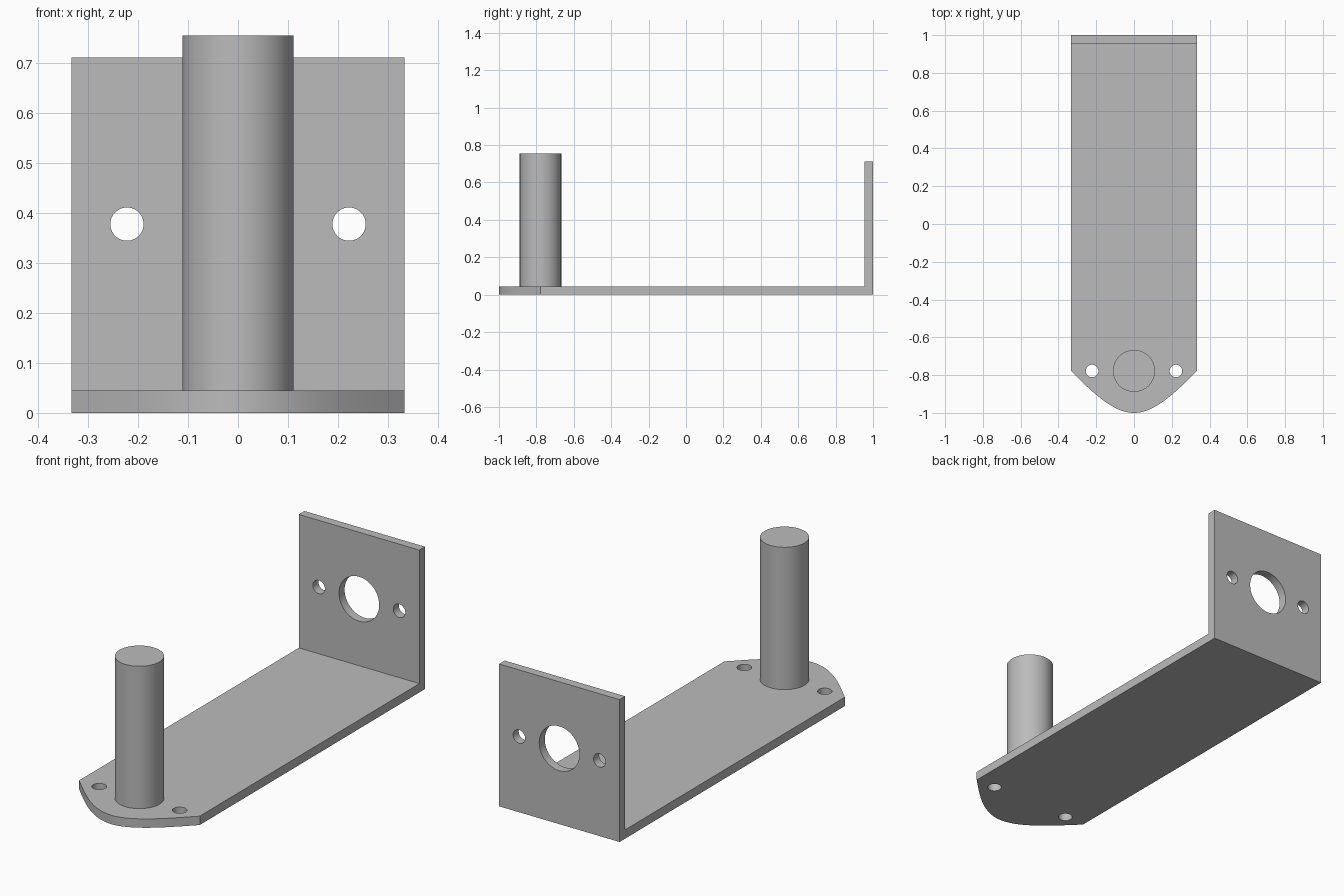
import bpy, bmesh, math
from mathutils import Matrix

if "Cube" in bpy.data.objects:
    bpy.data.objects.remove(bpy.data.objects["Cube"], do_unlink=True)

HALF_W, THICK, WALL_H = 1 / 3, 0.0444, 0.7111
POST_Y, POST_R, POST_TOP = -0.7778, 0.1111, 0.7556
HOLE_X, HOLE_R, HOLE_Z = 0.2222, 0.0333, 0.3778

grey = bpy.data.materials.new("plain grey")
grey.use_nodes = True
grey.diffuse_color = (0.5, 0.5, 0.5, 1)
grey.node_tree.nodes["Principled BSDF"].inputs["Base Color"].default_value = grey.diffuse_color


def make_object(name, bm):
    bmesh.ops.recalc_face_normals(bm, faces=bm.faces)
    mesh = bpy.data.meshes.new(name)
    bm.to_mesh(mesh)
    bm.free()
    mesh.materials.append(grey)
    obj = bpy.data.objects.new(name, mesh)
    bpy.context.collection.objects.link(obj)
    return obj


def prism(name, outline, offset, direction):
    """Extrude a flat outline along a direction."""
    bm = bmesh.new()
    face = bm.faces.new([bm.verts.new(p) for p in outline])
    top = bmesh.ops.extrude_face_region(bm, geom=[face])["geom"]
    verts = [v for v in top if isinstance(v, bmesh.types.BMVert)]
    bmesh.ops.translate(bm, verts=verts, vec=direction)
    bmesh.ops.translate(bm, verts=bm.verts, vec=offset)
    return make_object(name, bm)


def cylinder(name, radius, depth, centre, along_y=False, sides=64):
    bm = bmesh.new()
    turn = Matrix.Rotation(math.pi / 2 if along_y else 0, 4, "X")
    bmesh.ops.create_cone(bm, cap_ends=True, segments=sides, radius1=radius,
                          radius2=radius, depth=depth,
                          matrix=Matrix.Translation(centre) @ turn)
    return make_object(name, bm)


def combine(target, other, operation):
    """Apply a boolean and discard the other object."""
    bpy.context.view_layer.objects.active = target
    mod = target.modifiers.new(operation.lower(), "BOOLEAN")
    mod.object, mod.operation, mod.solver = other, operation, "EXACT"
    bpy.ops.object.modifier_apply(modifier=mod.name)
    bpy.data.objects.remove(other, do_unlink=True)


def smooth(obj):
    bpy.ops.object.select_all(action="DESELECT")
    obj.select_set(True)
    bpy.context.view_layer.objects.active = obj
    bpy.ops.object.shade_smooth_by_angle(angle=math.radians(30))


# Base plate with a rounded nose that straightens towards its corners
STEPS = 24
nose = []
for i in range(-STEPS, STEPS + 1):
    t = abs(i) / STEPS
    rise = (1 + POST_Y) * (1.5 * t ** 2 - 0.5 * t ** 3)
    nose.append((HALF_W * i / STEPS, rise - 1, 0))
outline = nose + [(HALF_W, 1, 0), (-HALF_W, 1, 0)]
bracket = prism("bracket", outline, (0, 0, 0), (0, 0, THICK))

# Upright back wall, joined to the base as one bent piece
section = [(-HALF_W, 1 - THICK, 0), (HALF_W, 1 - THICK, 0), (HALF_W, 1, 0), (-HALF_W, 1, 0)]
wall = prism("back_wall", section, (0, 0, 0), (0, 0, WALL_H))
combine(bracket, wall, "UNION")

# Screw holes in base and wall, and the large wall opening
for side in (-1, 1):
    x = side * HOLE_X
    combine(bracket, cylinder("base_hole", HOLE_R, 0.2, (x, POST_Y, THICK / 2), sides=40), "DIFFERENCE")
    combine(bracket, cylinder("wall_hole", HOLE_R, 0.2, (x, 1, HOLE_Z), True, 40), "DIFFERENCE")
combine(bracket, cylinder("wall_opening", POST_R, 0.2, (0, 1, HOLE_Z), True), "DIFFERENCE")
smooth(bracket)

# Solid round post standing on the base
post = cylinder("post", POST_R, POST_TOP - THICK, (0, POST_Y, (POST_TOP + THICK) / 2))
smooth(post)
